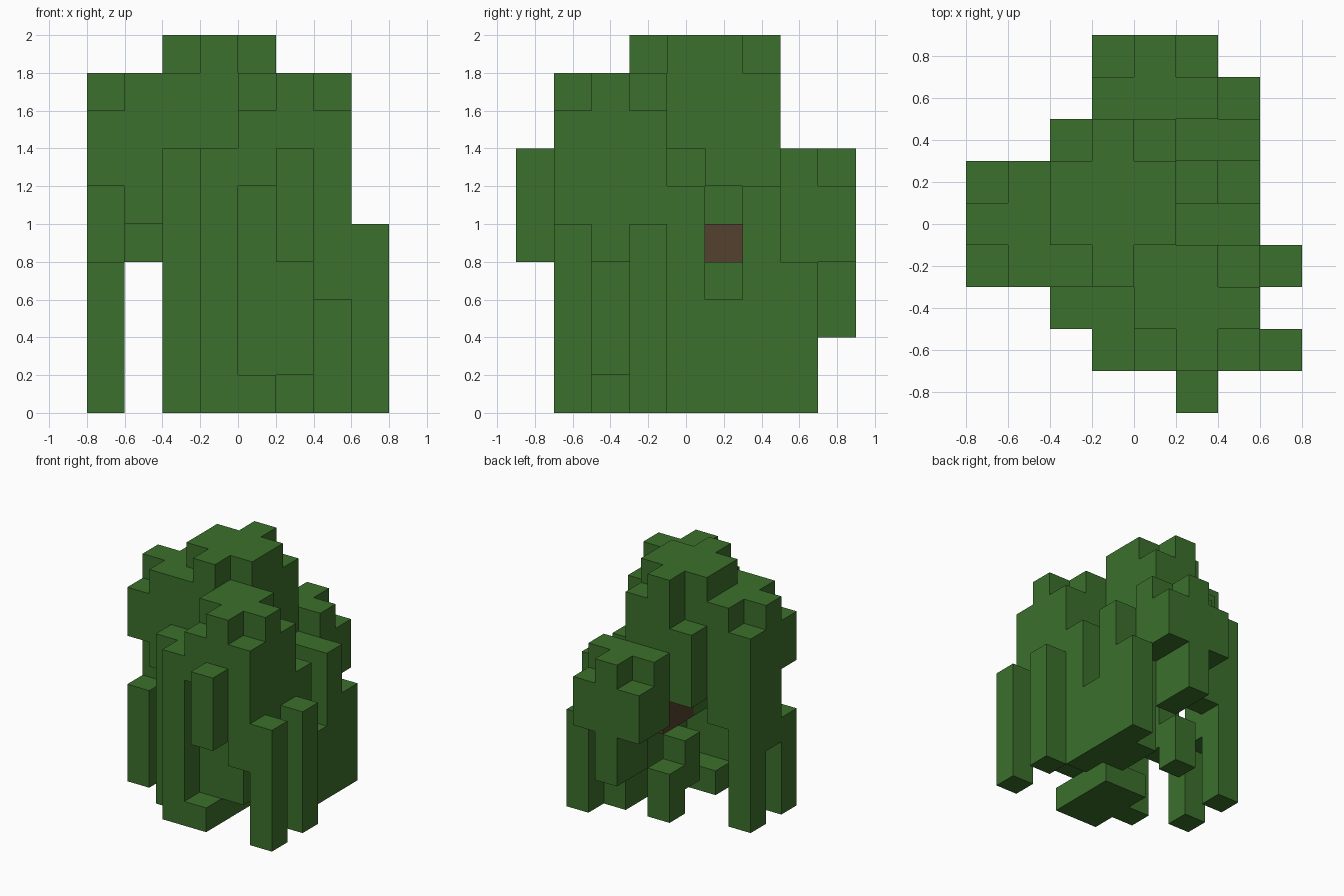
import bpy
import bmesh
from mathutils import Vector

default_cube = bpy.data.objects.get("Cube")
if default_cube:
    bpy.data.objects.remove(default_cube, do_unlink=True)

CELL = 0.2
ORIGIN = Vector((-0.8, -0.9, 0.0))


def make_material(name, colour):
    material = bpy.data.materials.new(name)
    material.use_nodes = True
    material.diffuse_color = colour
    for node in material.node_tree.nodes:
        if node.type == "BSDF_PRINCIPLED":
            node.inputs["Base Color"].default_value = colour
            node.inputs["Roughness"].default_value = 0.9
    return material


leaf_green = make_material("leaf green", (0.045, 0.16, 0.025, 1))
bark_brown = make_material("bark brown", (0.09, 0.052, 0.03, 1))

# Each part is a group of boxes in grid cells:
# x start, x end, y start, y end, z start, z end
crown = [
    (2, 4, 4, 6, 5, 10), (4, 5, 4, 5, 7, 10), (4, 5, 5, 6, 6, 10),
    (3, 4, 3, 4, 5, 10), (3, 4, 6, 7, 5, 10), (4, 5, 6, 7, 5, 9),
    (2, 3, 6, 7, 5, 8),
]
right_foliage = [
    (1, 3, 3, 4, 5, 9), (1, 2, 4, 5, 5, 9), (1, 2, 5, 6, 4, 9),
    (0, 1, 3, 4, 6, 8), (0, 1, 4, 5, 3, 9),
]
right_strands = [(0, 1, 3, 4, 0, 4), (0, 1, 5, 6, 0, 8)]
front_foliage = [
    (2, 3, 2, 3, 0, 7), (3, 4, 1, 3, 0, 7), (4, 5, 1, 2, 0, 1),
    (4, 5, 1, 2, 6, 8), (4, 5, 2, 3, 0, 9), (3, 5, 3, 4, 0, 1),
    (4, 5, 3, 4, 3, 9), (5, 6, 0, 1, 4, 7), (5, 6, 1, 2, 4, 9),
    (5, 6, 2, 4, 1, 9), (6, 7, 1, 2, 3, 8), (6, 7, 2, 3, 4, 9),
    (6, 7, 3, 4, 4, 8),
]
left_strands = [(7, 8, 1, 2, 0, 5), (7, 8, 3, 4, 0, 5)]
left_foliage = [
    (6, 7, 4, 5, 0, 6), (5, 6, 4, 5, 1, 6), (6, 7, 5, 6, 0, 3),
    (5, 6, 5, 6, 0, 4), (5, 7, 6, 7, 0, 6), (6, 7, 7, 8, 0, 4),
]
back_foliage = [
    (5, 6, 7, 8, 4, 7), (4, 5, 7, 9, 2, 7), (3, 4, 7, 8, 4, 7),
    (3, 4, 8, 9, 4, 6), (5, 6, 8, 9, 4, 6),
]
low_sprout = [(3, 4, 6, 7, 0, 2), (3, 4, 5, 6, 1, 3)]
trunk = [(4, 5, 4, 6, 3, 5)]

parts = {
    "crown": (crown, leaf_green),
    "right_foliage": (right_foliage, leaf_green),
    "right_strands": (right_strands, leaf_green),
    "front_foliage": (front_foliage, leaf_green),
    "left_strands": (left_strands, leaf_green),
    "left_foliage": (left_foliage, leaf_green),
    "back_foliage": (back_foliage, leaf_green),
    "low_sprout": (low_sprout, leaf_green),
    "trunk": (trunk, bark_brown),
}


def cells_of(boxes):
    return {
        (x, y, z)
        for xa, xb, ya, yb, za, zb in boxes
        for x in range(xa, xb)
        for y in range(ya, yb)
        for z in range(za, zb)
    }


def add_exposed_faces(bm, cell, occupied):
    """Add a square on every side of the cell that has no neighbour."""
    centre = ORIGIN + (Vector(cell) + Vector((0.5, 0.5, 0.5))) * CELL
    half = CELL / 2
    for axis in range(3):
        for sign in (-1, 1):
            neighbour = list(cell)
            neighbour[axis] += sign
            if tuple(neighbour) in occupied:
                continue
            normal, across, up = Vector(), Vector(), Vector()
            normal[axis] = sign * half
            across[(axis + 1) % 3] = half
            up[(axis + 2) % 3] = half * sign
            corners = (-across - up, across - up, across + up, up - across)
            bm.faces.new([bm.verts.new(centre + normal + c) for c in corners])


def build_part(name, cells, occupied, material):
    bm = bmesh.new()
    for cell in sorted(cells):
        add_exposed_faces(bm, cell, occupied)
    bmesh.ops.remove_doubles(bm, verts=bm.verts[:], dist=0.001)
    mesh = bpy.data.meshes.new(name)
    bm.to_mesh(mesh)
    bm.free()
    mesh.materials.append(material)
    part = bpy.data.objects.new(name, mesh)
    bpy.context.collection.objects.link(part)


# Shared occupancy leaves out the hidden faces between touching parts
part_cells = {name: cells_of(boxes) for name, (boxes, _) in parts.items()}
all_cells = set().union(*part_cells.values())
for name, (_, material) in parts.items():
    build_part(name, part_cells[name], all_cells, material)
